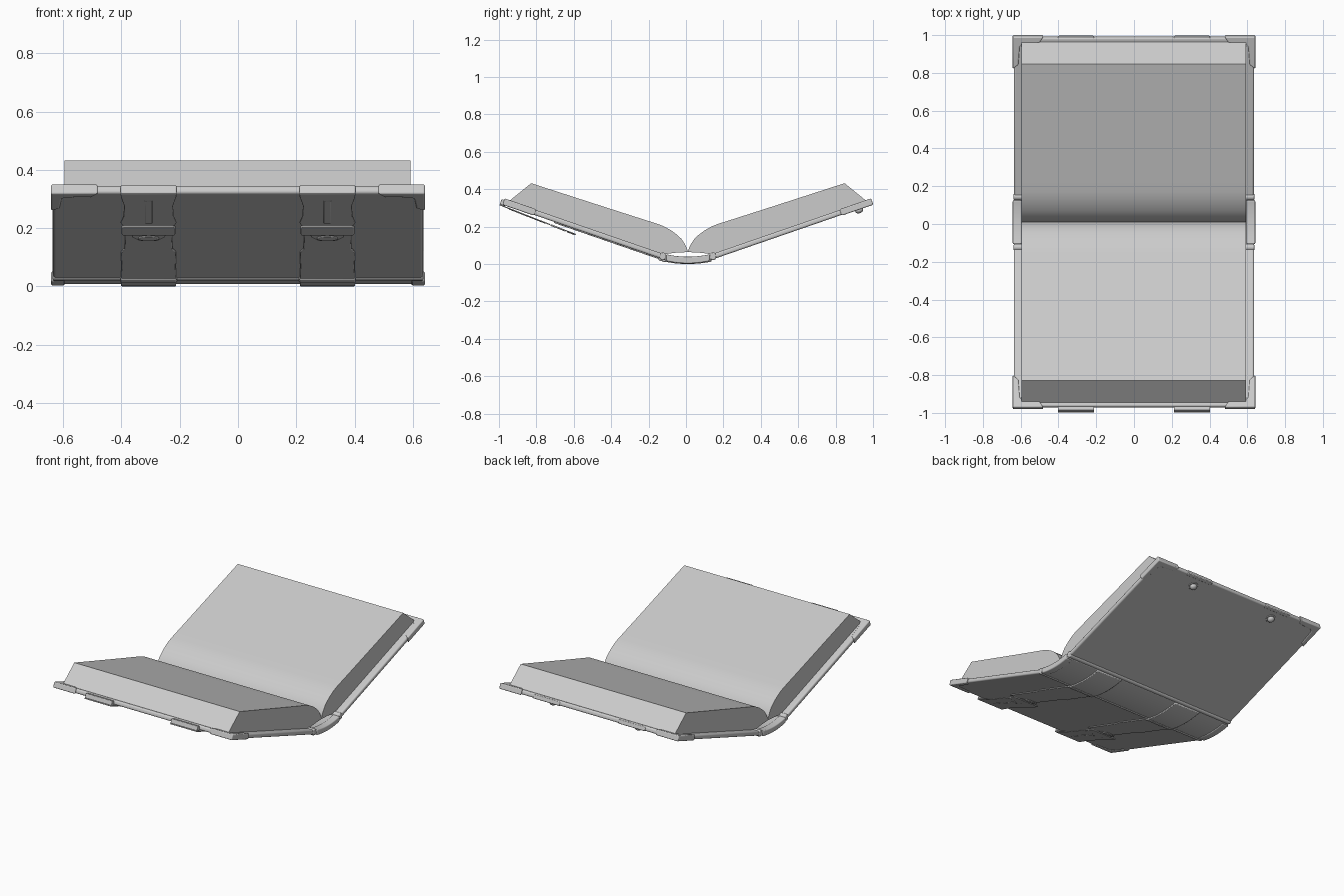
import bpy, bmesh
from math import sin, cos, pi, radians
from mathutils import Vector

if "Cube" in bpy.data.objects:
    bpy.data.objects.remove(bpy.data.objects["Cube"])

YC, HINGE_Y, HINGE_Z = 0.01, 0.125, 0.038      # book centre line and hinge position
ANG = radians(19.04)                           # opening slope of each cover
C, S = cos(ANG), sin(ANG)
L = 0.904                                      # cover length from hinge to fore edge
BACK, FRONT = 1, -1


def P(side, x, s, n):
    """Cover space (x, distance from hinge, height over cover) to world."""
    return Vector((x, YC + side * (HINGE_Y + s * C - n * S), HINGE_Z + s * S + n * C))


def prism(name, pts, vec, bevel=0.0, segs=2):
    """Extrude a closed outline along a vector."""
    bm = bmesh.new()
    face = bm.faces.new([bm.verts.new(p) for p in pts])
    ext = bmesh.ops.extrude_face_region(bm, geom=[face])
    bmesh.ops.translate(bm, vec=vec, verts=[v for v in ext['geom'] if isinstance(v, bmesh.types.BMVert)])
    bmesh.ops.recalc_face_normals(bm, faces=bm.faces)
    me = bpy.data.meshes.new(name)
    bm.to_mesh(me)
    bm.free()
    ob = bpy.data.objects.new(name, me)
    bpy.context.collection.objects.link(ob)
    if bevel:
        m = ob.modifiers.new("round", 'BEVEL')
        m.width, m.segments, m.limit_method = bevel, segs, 'ANGLE'
    for o in bpy.context.selected_objects:
        o.select_set(False)
    ob.select_set(True)
    bpy.context.view_layer.objects.active = ob
    bpy.ops.object.shade_smooth_by_angle(angle=radians(30))
    return ob


def plate(name, side, outline, n0, n1, bevel=0.0, segs=2):
    """Flat part lying on a cover; outline is (x, s)."""
    return prism(name, [P(side, x, s, n0) for x, s in outline],
                 P(side, 0, 0, n1) - P(side, 0, 0, n0), bevel, segs)


def along_x(name, yz, x0, x1, bevel=0.0, segs=2):
    return prism(name, [Vector((x0, y, z)) for y, z in yz], Vector((x1 - x0, 0, 0)), bevel, segs)


def rect(x0, x1, s0, s1):
    return [(x0, s0), (x1, s0), (x1, s1), (x0, s1)]


def sym(half, xc=0.0):
    """Mirror a half outline (half width, s) about x = xc."""
    return [(xc + w, s) for w, s in half] + [(xc - w, s) for w, s in reversed(half)]


def arc_strip(w, z_out, z_in, curve=0.013):
    """Shallow curved spine cross-section."""
    ts = [i / 8 - 1 for i in range(17)]
    return ([(YC + w * t, z_out + curve * t * t) for t in ts] +
            [(YC + w * t, z_in + curve * t * t) for t in reversed(ts)])


# Covers, hinge beads, page blocks and metal corners
page_top = [(0.0, 0.066), (0.006, 0.085), (0.016, 0.106), (0.035, 0.135), (0.06, 0.158),
            (0.09, 0.18), (0.125, 0.2), (0.16, 0.214), (0.22, 0.233), (0.42, 0.297), (0.838, 0.432)]
page_bottom = [(0.955, 0.337), (0.13, 0.052), (0.07, 0.06), (0.0, 0.064)]
corner = [(0.48, L + 0.006), (0.50, L - 0.028), (0.592, L - 0.036), (0.605, L - 0.05),
          (0.612, L - 0.15), (0.642, L - 0.175), (0.642, L + 0.006)]
for side, label in ((FRONT, "front"), (BACK, "back")):
    plate(label + "_cover", side, rect(-0.636, 0.636, 0.0, L), -0.015, 0.013, 0.01, 4)
    hy = YC + side * 0.134
    along_x(label + "_hinge_bead",
            [(hy + 0.019 * cos(k * pi / 8), 0.041 + 0.021 * sin(k * pi / 8)) for k in range(16)],
            -0.637, 0.637, 0.006)
    along_x(label + "_pages", [(YC + side * y, z) for y, z in page_top + page_bottom], -0.595, 0.592)
    for sx in (-1, 1):
        plate(label + "_corner", side, [(sx * x, s) for x, s in corner], -0.019, 0.017, 0.006, 3)

# Spine with end caps
along_x("spine", arc_strip(0.128, 0.008, 0.034), -0.636, 0.636, 0.006)
for sx in (-1, 1):
    along_x("spine_cap", arc_strip(0.116, 0.003, 0.039), sx * 0.595, sx * 0.642, 0.006, 3)


def clasp_n(s):
    """The clasp plate lifts off the cover toward its lower end."""
    return -0.021 - 0.042 * (0.928 - s)


def clasp_plate(name, outline, lift, thick, bevel=0.002):
    pts = [P(FRONT, x, s, clasp_n(s) - lift) for x, s in outline]
    return prism(name, pts, P(FRONT, 0, 0, -thick) - P(FRONT, 0, 0, 0), bevel)


# Straps, clasps and catch studs
strap_half = [(0.095, 0.0), (0.093, 0.15), (0.095, 0.29), (0.089, 0.315), (0.083, 0.33),
              (0.081, 0.42), (0.078, 0.62)]
clasp_half = [(0.09, 0.635), (0.096, 0.66), (0.086, 0.72), (0.084, 0.82), (0.095, 0.9), (0.096, 0.926)]
tongue_half = [(0.088, 0.545), (0.093, 0.56), (0.093, 0.615), (0.085, 0.632)]
for xc in (-0.307, 0.307):
    along_x("spine_strap", arc_strip(0.126, 0.0, 0.02), xc - 0.095, xc + 0.095, 0.004)
    plate("cover_strap", FRONT, sym(strap_half, xc), -0.021, -0.013, 0.003)
    plate("hinge_strap", FRONT, rect(xc - 0.097, xc + 0.097, -0.012, 0.028), -0.026, -0.01, 0.006, 3)
    clasp_plate("clasp", sym(clasp_half, xc), 0.0, 0.006)
    plate("clasp_lip", FRONT, rect(xc - 0.096, xc + 0.096, 0.896, 0.924), -0.022, 0.008, 0.004, 3)
    clasp_plate("clasp_bar", sym(tongue_half, xc), -0.001, 0.009, 0.003)
    clasp_plate("clasp_rib", rect(xc - 0.013, xc + 0.013, 0.66, 0.87), 0.004, 0.004)
    clasp_plate("clasp_tongue", sym([(0.03, 0.485), (0.056, 0.52), (0.06, 0.55)], xc), -0.001, 0.005)
    clasp_plate("clasp_thumb_oval",
                [(xc + 0.036 * cos(k * pi / 10), 0.515 + 0.022 * sin(k * pi / 10)) for k in range(20)],
                0.002, 0.006, 0.003)
    plate("catch_washer", BACK,
          [(xc + 0.03 * cos(k * pi / 10), L - 0.075 + 0.03 * sin(k * pi / 10)) for k in range(20)],
          -0.019, -0.012, 0.002)
    plate("catch_edge_plate", BACK, rect(xc - 0.095, xc + 0.095, L - 0.02, L + 0.003), -0.017, 0.01, 0.004)
    bpy.ops.mesh.primitive_uv_sphere_add(segments=20, ring_count=12, radius=0.022,
                                         location=P(BACK, xc, L - 0.075, -0.022))
    stud = bpy.context.object
    stud.name = "catch_stud"
    stud.scale.z = 0.75
    stud.rotation_euler.x = ANG
    bpy.ops.object.shade_smooth_by_angle(angle=radians(40))
